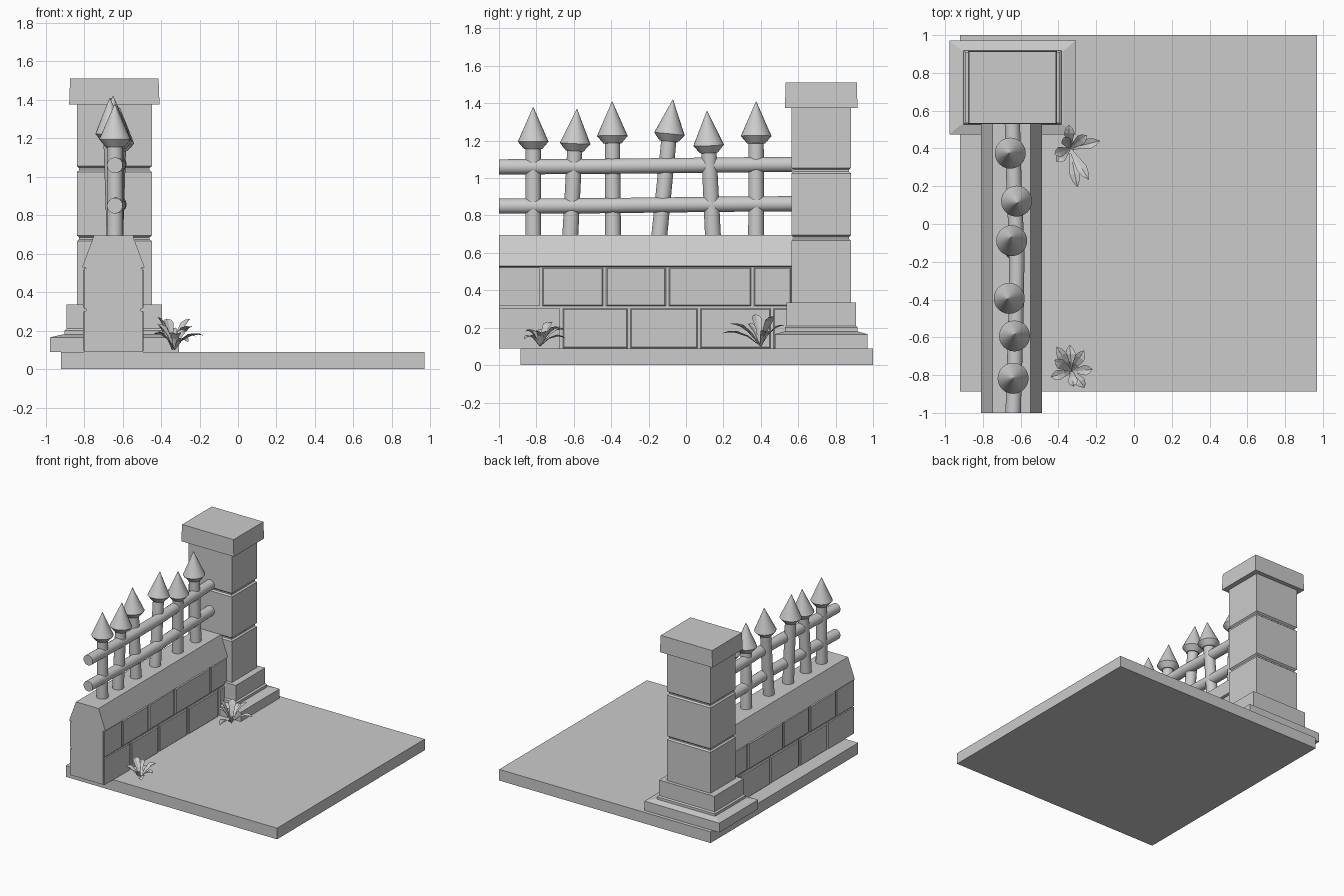
import bpy, bmesh, math
from mathutils import Vector

if "Cube" in bpy.data.objects:
    bpy.data.objects.remove(bpy.data.objects["Cube"], do_unlink=True)

stone = bpy.data.materials.new("pale grey stone")
stone.use_nodes = True
GREY = (0.6, 0.6, 0.6, 1)
stone.diffuse_color = GREY
stone.node_tree.nodes["Principled BSDF"].inputs["Base Color"].default_value = GREY


def finish(name, bm, smooth=False, closed=True):
    if closed:
        bmesh.ops.recalc_face_normals(bm, faces=bm.faces[:])
    mesh = bpy.data.meshes.new(name)
    bm.to_mesh(mesh)
    bm.free()
    mesh.materials.append(stone)
    obj = bpy.data.objects.new(name, mesh)
    bpy.context.collection.objects.link(obj)
    if smooth:
        bpy.ops.object.select_all(action='DESELECT')
        obj.select_set(True)
        bpy.context.view_layer.objects.active = obj
        bpy.ops.object.shade_smooth_by_angle(angle=math.radians(35))
    return obj


def loft(bm, rings):
    """Skin a list of closed rings and cap both ends."""
    loops = [[bm.verts.new(p) for p in ring] for ring in rings]
    n = len(loops[0])
    for a, b in zip(loops, loops[1:]):
        for i in range(n):
            j = (i + 1) % n
            bm.faces.new((a[i], a[j], b[j], b[i]))
    bm.faces.new(loops[0][::-1])
    bm.faces.new(loops[-1])


def rect(cx, cy, hx, hy, z):
    return [(cx + sx * hx, cy + sy * hy, z)
            for sx, sy in ((-1, -1), (1, -1), (1, 1), (-1, 1))]


def stack(name, cx, cy, sections):
    """Rectangular block whose half sizes change with height."""
    bm = bmesh.new()
    loft(bm, [rect(cx, cy, hx, hy, z) for hx, hy, z in sections])
    return finish(name, bm)


def tube(name, path, radii, sides=20):
    """Round bar along a path with one radius per point."""
    pts = [Vector(p) for p in path]
    axis = (pts[-1] - pts[0]).normalized()
    u = axis.orthogonal().normalized()
    v = axis.cross(u)
    bm = bmesh.new()
    loft(bm, [[p + r * (u * math.cos(t) + v * math.sin(t))
               for t in (math.tau * k / sides for k in range(sides))]
              for p, r in zip(pts, radii)])
    return finish(name, bm, smooth=True)


# Ground slab
stack("ground_slab", 0.025, 0.057, [(0.945, 0.943, 0), (0.945, 0.943, 0.09)])

# Pillar: stepped base, grooved shaft, cap
PX, PY = -0.643, 0.723
stack("pillar_base", PX, PY, [(0.335, 0.248, 0.09), (0.335, 0.248, 0.165), (0.27, 0.195, 0.18)])
stack("pillar_plinth", PX, PY, [(0.26, 0.195, 0.17), (0.26, 0.195, 0.2),
                                (0.248, 0.187, 0.21), (0.248, 0.187, 0.335)])
shaft = [(0.195, 0.16, 0.33)]
for groove in (0.68, 1.04):
    shaft += [(0.195, 0.16, groove - 0.015), (0.183, 0.148, groove - 0.005),
              (0.183, 0.148, groove + 0.005), (0.195, 0.16, groove + 0.015)]
shaft.append((0.195, 0.16, 1.38))
stack("pillar_shaft", PX, PY, shaft)
stack("pillar_cap", PX, PY, [(0.235, 0.194, 1.375), (0.23, 0.19, 1.51)])

# Wall core with sloped coping
WX, FRONT, BACK = -0.648, -1.0, 0.57
half = [(0.143, 0.09), (0.143, 0.525), (0.162, 0.53), (0.101, 0.695)]
outline = half + [(-x, z) for x, z in reversed(half)]
bm = bmesh.new()
loft(bm, [[(WX + x, y, z) for x, z in outline] for y in (FRONT, BACK)])
finish("wall_core", bm)

# Two staggered courses of bricks, showing on both sides
courses = [("lower", 0.09, 0.303, (-0.665, -0.305, 0.07, 0.46)),
           ("upper", 0.315, 0.522, (-0.775, -0.435, -0.1, 0.355))]
for label, z0, z1, joints in courses:
    edges = [FRONT, *joints, BACK]
    for k, (a, b) in enumerate(zip(edges, edges[1:])):
        a += 0.008 if k else 0.0005
        b -= 0.008
        hx = 0.154 + 0.003 * (k % 2)
        bm = bmesh.new()
        loft(bm, [rect(WX, (a + b) / 2, hx, (b - a) / 2, z) for z in (z0, z1)])
        long_edges = [e for e in bm.edges if k and abs(e.verts[0].co.x - e.verts[1].co.x) < 0.01]
        if long_edges:
            bmesh.ops.bevel(bm, geom=long_edges, offset=0.006, segments=1, affect='EDGES')
        finish(f"{label}_brick_{k + 1}", bm)

# Two slightly bent rails
for label, z in (("lower", 0.85), ("upper", 1.06)):
    path = [(-0.64, -1.0, z), (-0.625, -0.5, z + 0.002), (-0.62, -0.15, z + 0.006),
            (-0.635, 0.2, z + 0.01), (-0.645, 0.57, z + 0.013)]
    tube(f"{label}_rail", path, [0.041] * len(path))

# Leaning pickets: base y, tip x, tip y, tip z
pickets = [(-0.817, -0.64, -0.817, 1.38), (-0.62, -0.63, -0.583, 1.37),
           (-0.39, -0.667, -0.395, 1.41), (-0.145, -0.65, -0.07, 1.42),
           (0.145, -0.615, 0.112, 1.36), (0.375, -0.66, 0.375, 1.41)]
for k, (by, tx, ty, tz) in enumerate(pickets):
    foot, tip = Vector((-0.64, by, 0.67)), Vector((tx, ty, tz))
    d = (tip - foot).normalized()
    tube(f"picket_{k + 1}", [foot, tip - d * 0.2], [0.043, 0.041])
    tube(f"picket_point_{k + 1}", [tip - d * 0.225, tip - d * 0.185, tip],
         [0.048, 0.082, 0.001], 24)


def plant(name, centre, tips):
    """Tuft of pointed, creased leaves arching from one centre."""
    bm = bmesh.new()
    root = Vector(centre)
    for t in tips:
        tip = Vector(t)
        run = tip - root
        side = Vector((-run.y, run.x, 0)).normalized()
        rows = []
        for f, w in ((0, 0.006), (0.35, 0.018), (0.65, 0.028), (0.85, 0.018), (1, 0.001)):
            mid = root + run * f + Vector((0, 0, 0.12 * f * (1 - f)))
            lift = Vector((0, 0, w * 0.35))
            rows.append([bm.verts.new(p) for p in (mid - side * w + lift, mid, mid + side * w + lift)])
        for a, b in zip(rows, rows[1:]):
            for i in (0, 1):
                bm.faces.new((a[i], a[i + 1], b[i + 1], b[i]))
    finish(name, bm, closed=False)


# Two small plants beside the wall
plant("front_plant", (-0.33, -0.78, 0.1),
      [(-0.34, -0.64, 0.14), (-0.41, -0.65, 0.19), (-0.44, -0.81, 0.18), (-0.26, -0.865, 0.14),
       (-0.22, -0.77, 0.17), (-0.265, -0.67, 0.2), (-0.42, -0.72, 0.23), (-0.32, -0.86, 0.18)])
plant("back_plant", (-0.34, 0.4, 0.1),
      [(-0.18, 0.44, 0.175), (-0.3, 0.195, 0.17), (-0.24, 0.235, 0.22), (-0.42, 0.37, 0.27),
       (-0.41, 0.33, 0.22), (-0.345, 0.525, 0.21), (-0.25, 0.47, 0.26), (-0.37, 0.46, 0.26)])
